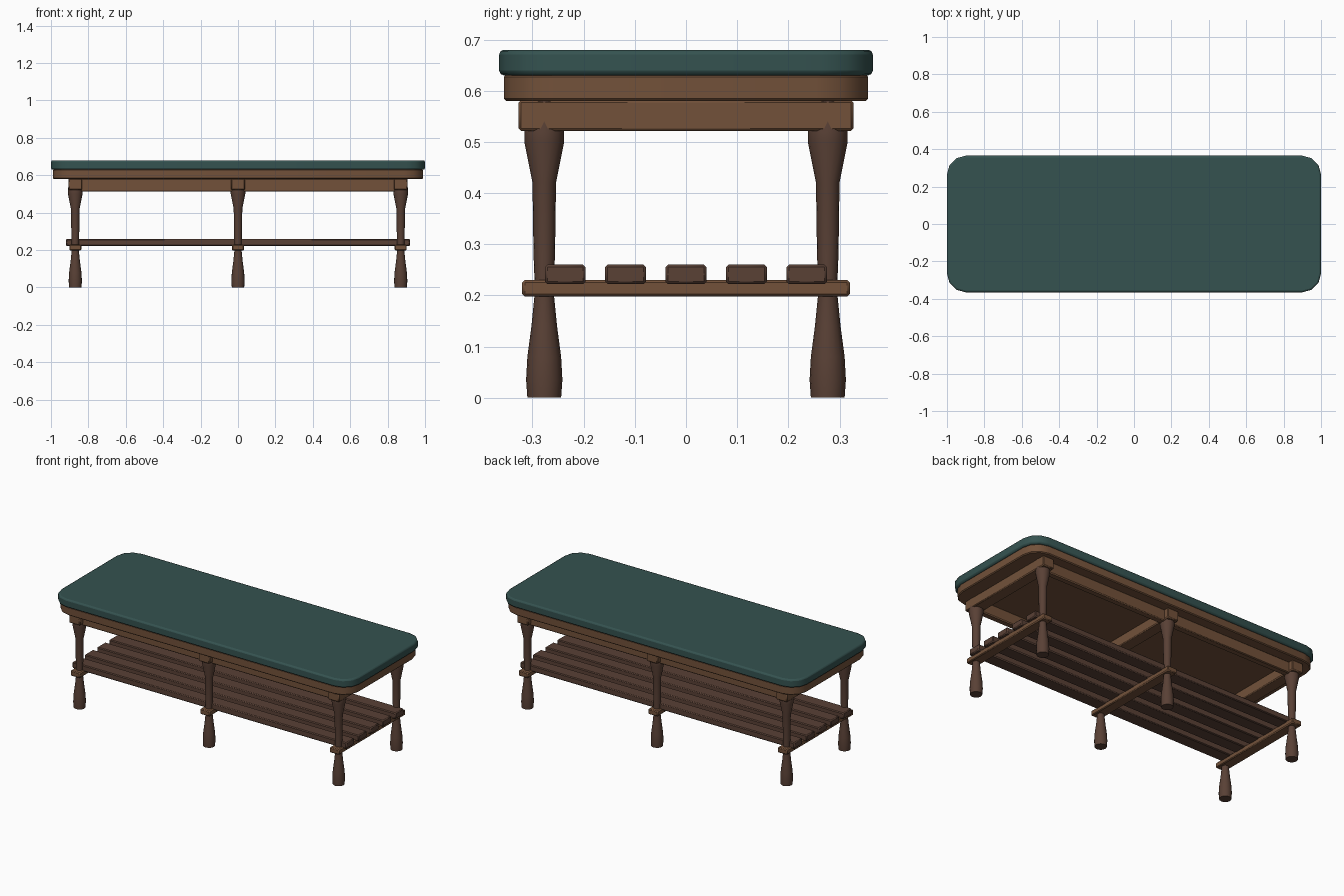
import bpy, bmesh
from math import cos, sin, pi

if "Cube" in bpy.data.objects:
    bpy.data.objects.remove(bpy.data.objects["Cube"])


def material(name, rgb):
    m = bpy.data.materials.new(name)
    m.diffuse_color = (*rgb, 1)
    m.use_nodes = True
    m.node_tree.nodes["Principled BSDF"].inputs["Base Color"].default_value = m.diffuse_color
    return m


TEAL = material("teal_fabric", (0.035, 0.085, 0.08))
OAK = material("brown_wood", (0.17, 0.083, 0.042))
DARK = material("dark_wood", (0.10, 0.052, 0.036))


def finish(bm, name, mat, bevel=0.0, segments=1):
    bmesh.ops.recalc_face_normals(bm, faces=bm.faces)
    me = bpy.data.meshes.new(name)
    bm.to_mesh(me)
    bm.free()
    me.materials.append(mat)
    ob = bpy.data.objects.new(name, me)
    bpy.context.collection.objects.link(ob)
    if bevel:
        mod = ob.modifiers.new("bevel", 'BEVEL')
        mod.width, mod.segments = bevel, segments
        mod.limit_method, mod.angle_limit = 'ANGLE', pi / 3
    bpy.ops.object.select_all(action='DESELECT')
    ob.select_set(True)
    bpy.context.view_layer.objects.active = ob
    bpy.ops.object.shade_smooth_by_angle(angle=pi / 5)
    return ob


def box(name, x, y, z, mat, bevel=0.005):
    """Box from (min, max) pairs."""
    bm = bmesh.new()
    bmesh.ops.create_cube(bm, size=1)
    for v in bm.verts:
        v.co = [r[0] + (c + 0.5) * (r[1] - r[0]) for c, r in zip(v.co, (x, y, z))]
    return finish(bm, name, mat, bevel)


def rounded_slab(name, hx, hy, z0, z1, r, mat, bevel, segments):
    """Slab with corners rounded by three segments."""
    bm = bmesh.new()
    pts = []
    for q, (sx, sy) in enumerate([(1, 1), (-1, 1), (-1, -1), (1, -1)]):
        for k in range(4):
            a = (q + k / 3) * pi / 2
            pts.append((sx * (hx - r) + r * cos(a), sy * (hy - r) + r * sin(a), z0))
    base = bm.faces.new([bm.verts.new(p) for p in pts])
    out = bmesh.ops.extrude_face_region(bm, geom=[base])
    for v in out["geom"]:
        if isinstance(v, bmesh.types.BMVert):
            v.co.z = z1
    return finish(bm, name, mat, bevel, segments)


def turned_leg(name, x, y, profile, mat, sides=16):
    """Lathe a (radius, height) profile around a vertical axis."""
    bm = bmesh.new()
    rings = [[bm.verts.new((x + r * cos(2 * pi * i / sides),
                            y + r * sin(2 * pi * i / sides), z))
              for i in range(sides)] for r, z in profile]
    for a, b in zip(rings, rings[1:]):
        for i in range(sides):
            j = (i + 1) % sides
            bm.faces.new((a[i], a[j], b[j], b[i]))
    bm.faces.new(rings[0][::-1])
    bm.faces.new(rings[-1])
    return finish(bm, name, mat)


# Padded seat and the wooden board under it
rounded_slab("cushion", 1.0, 0.365, 0.63, 0.68, 0.1, TEAL, 0.009, 2)
rounded_slab("seat_board", 0.99, 0.356, 0.58, 0.632, 0.1, OAK, 0.005, 1)

# Long aprons with three pairs of turned legs and their cross rails
LEG = [(0.033, 0), (0.0355, 0.035), (0.033, 0.08), (0.025, 0.14), (0.019, 0.20),
       (0.019, 0.23), (0.021, 0.28), (0.023, 0.42), (0.039, 0.50), (0.039, 0.52),
       (0.037, 0.54), (0.037, 0.58)]
for side, s in (("front", -1), ("back", 1)):
    y = s * 0.277
    box(side + "_apron", (-0.88, 0.88), (y - 0.02, y + 0.02), (0.512, 0.582), OAK)
    for place, x in (("left", -0.87), ("middle", 0), ("right", 0.87)):
        turned_leg(f"{side}_{place}_leg", x, y, LEG, DARK)

for place, x in (("left", -0.87), ("middle", 0), ("right", 0.87)):
    box(place + "_top_rail", (x - 0.037, x + 0.037), (-0.327, 0.327), (0.521, 0.582), OAK)
    box(place + "_shelf_rail", (x - 0.032, x + 0.032), (-0.32, 0.32), (0.198, 0.23), OAK)

# Slatted shelf
for i in range(5):
    y = (i - 2) * 0.118
    box(f"shelf_slat_{i + 1}", (-0.92, 0.92), (y - 0.04, y + 0.04), (0.222, 0.26), DARK)
